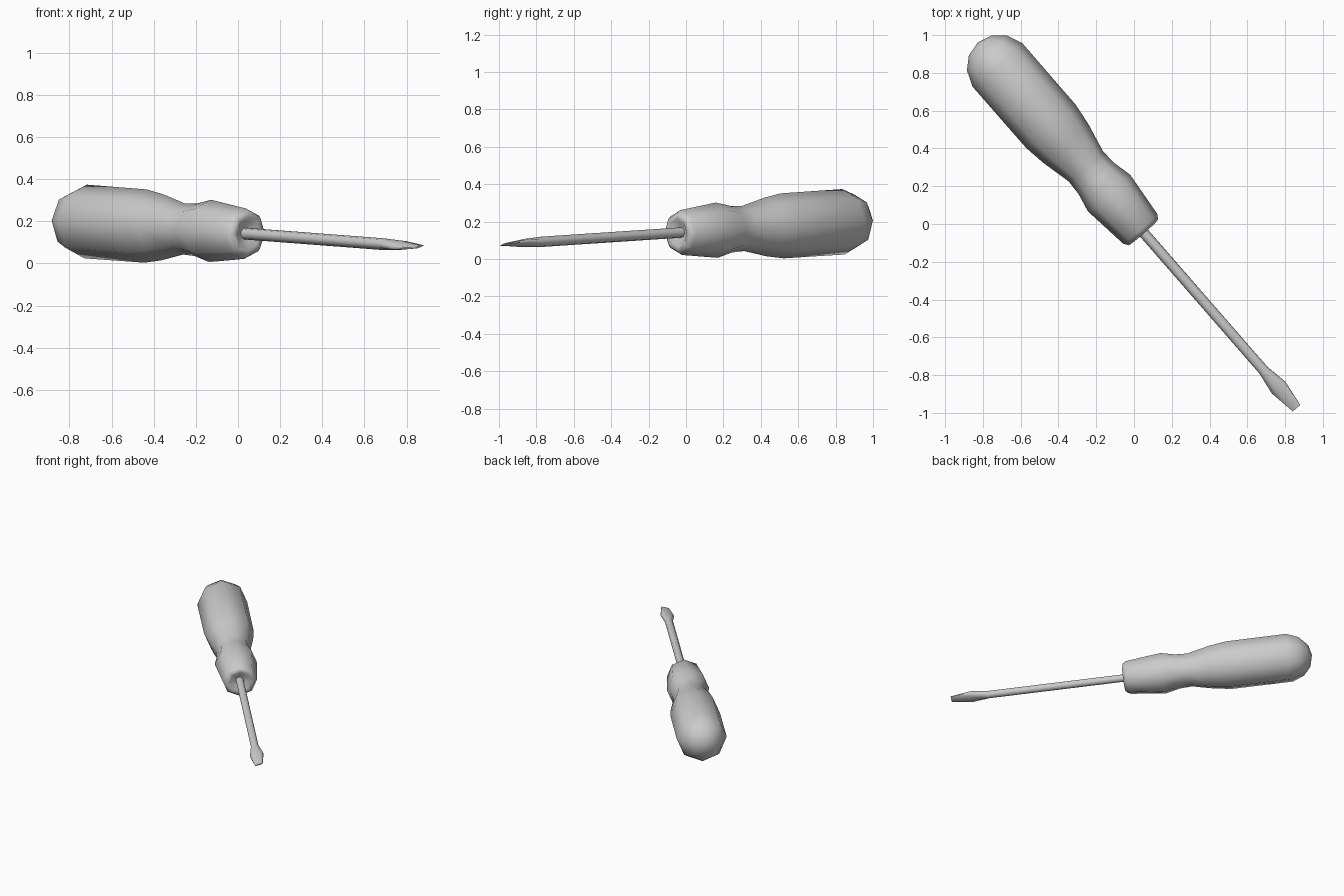
import bpy, bmesh, math
from mathutils import Vector, Matrix

if "Cube" in bpy.data.objects:
    bpy.data.objects.remove(bpy.data.objects["Cube"])

SIDES = 8

# Tool frame: local z runs from the handle towards the tip, local x is sideways
forward = Vector((0.657, -0.754, -0.050)).normalized()
side = forward.cross(Vector((0, 0, 1))).normalized() * -1
side = Vector((0, 0, 1)).cross(forward).normalized()
up = forward.cross(side).normalized()
frame = Matrix((side, up, forward)).transposed().to_4x4()
frame.translation = Vector((0.05, -0.045, 0.14))


def loft(name, rings, roll=0.0, offset=0.0, sharp=60):
    """Skin 8-sided rings (s, half_width, half_height); zero width makes a pole."""
    bm = bmesh.new()
    loops = []
    for s, rx, ry in rings:
        if rx == 0:
            loops.append([bm.verts.new((0, 0, s))])
            continue
        loop = []
        for i in range(SIDES):
            a = 2 * math.pi * i / SIDES + math.radians(offset)
            loop.append(bm.verts.new((rx * math.cos(a), ry * math.sin(a), s)))
        loops.append(loop)
    for a, b in zip(loops, loops[1:]):
        for i in range(SIDES):
            j = (i + 1) % SIDES
            quad = [a[i % len(a)], a[j % len(a)], b[j % len(b)], b[i % len(b)]]
            bm.faces.new(list(dict.fromkeys(quad)))
    for loop in (loops[0], loops[-1]):
        if len(loop) > 1:
            bm.faces.new(loop)
    bmesh.ops.recalc_face_normals(bm, faces=bm.faces)
    for f in bm.faces:
        f.smooth = True
    mesh = bpy.data.meshes.new(name)
    bm.to_mesh(mesh)
    bm.free()
    mesh.set_sharp_from_angle(angle=math.radians(sharp))
    ob = bpy.data.objects.new(name, mesh)
    bpy.context.collection.objects.link(ob)
    ob.matrix_world = frame @ Matrix.Rotation(math.radians(roll), 4, 'Z')
    return ob


# Handle: rounded butt, swelling grip, waist, collar and shallow front recess
handle_profile = [
    (-1.337, 0), (-1.315, 0.082), (-1.262, 0.141), (-1.178, 0.175),
    (-0.745, 0.174), (-0.624, 0.157), (-0.465, 0.121), (-0.38, 0.125),
    (-0.278, 0.148), (-0.026, 0.120), (0.0, 0.103), (0.0, 0.075),
    (-0.025, 0.04), (-0.025, 0),
]
loft("handle", [(s, r, r) for s, r in handle_profile])

# Shank flaring into a flattened blade; blade is rolled slightly about the axis
# (roll is negative-handed so the +x, +y edge sits higher)
blade_side = Vector((0.754, 0.657, 0))
roll = 15 if side.dot(blade_side) > 0 else -15
loft("shank_and_blade", [
    (-0.06, 0.028, 0.028),
    (0.97, 0.028, 0.028),
    (1.09, 0.051, 0.020),
    (1.235, 0.029, 0.004),
], roll=roll, offset=22.5)
